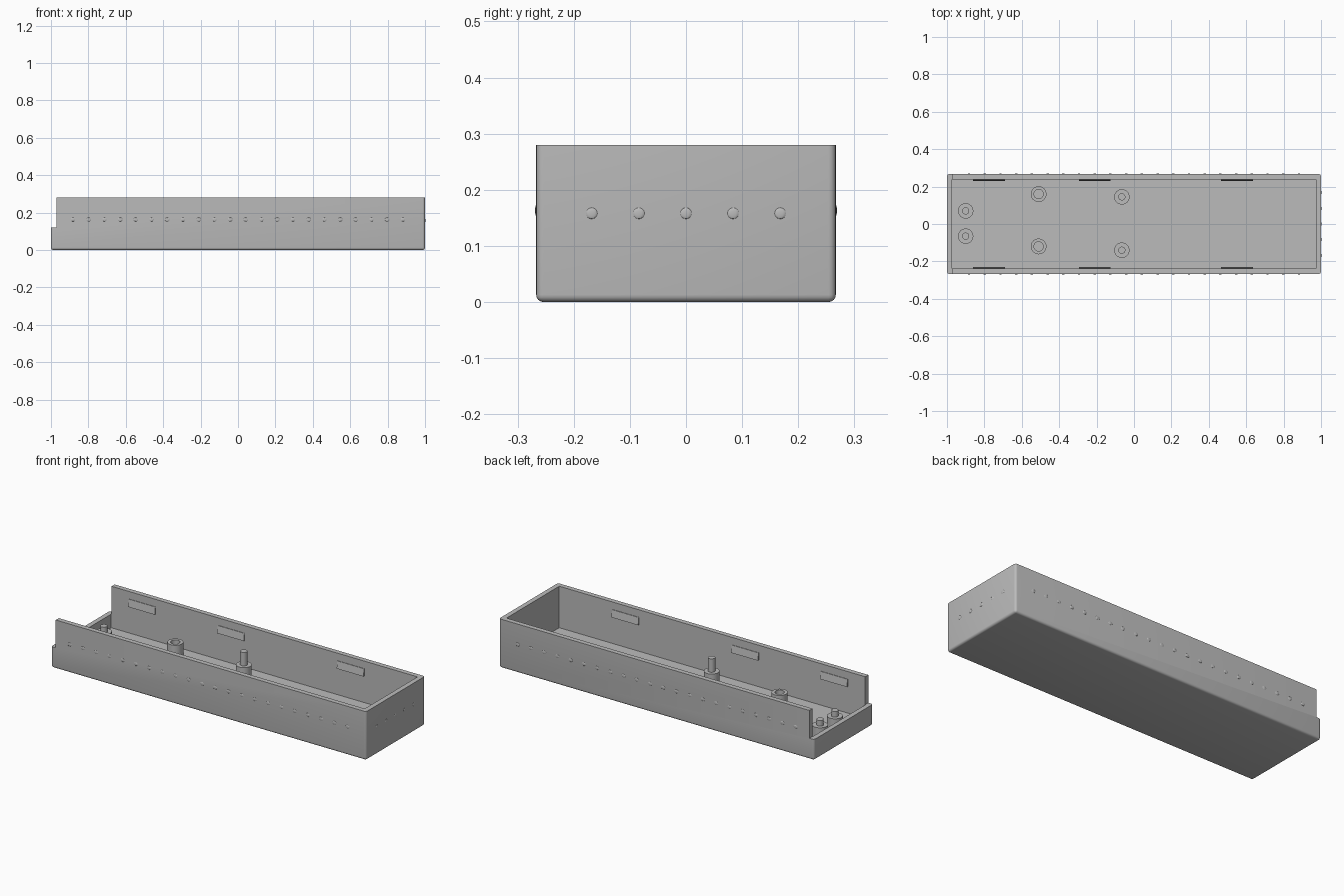
import bpy, bmesh, math
from mathutils import Matrix, Vector

cube = bpy.data.objects.get("Cube")
if cube:
    bpy.data.objects.remove(cube, do_unlink=True)

grey = bpy.data.materials.new("plain grey plastic")
grey.use_nodes = True
grey.diffuse_color = (0.5, 0.5, 0.5, 1)
grey.node_tree.nodes["Principled BSDF"].inputs["Base Color"].default_value = (0.5, 0.5, 0.5, 1)

HALF_X, HALF_Y, HEIGHT = 1.0, 0.267, 0.28
WALL, FLOOR, LOW_END = 0.028, 0.042, 0.12
IN_X, IN_Y = HALF_X - WALL, HALF_Y - WALL


def finish(bm, name, smooth=True):
    bmesh.ops.recalc_face_normals(bm, faces=bm.faces[:])
    mesh = bpy.data.meshes.new(name)
    bm.to_mesh(mesh)
    bm.free()
    mesh.materials.append(grey)
    obj = bpy.data.objects.new(name, mesh)
    bpy.context.collection.objects.link(obj)
    bpy.ops.object.select_all(action='DESELECT')
    obj.select_set(True)
    bpy.context.view_layer.objects.active = obj
    if smooth:
        bpy.ops.object.shade_smooth_by_angle(angle=math.radians(35))
    return obj


def box_mesh(low, high):
    low, high = Vector(low), Vector(high)
    bm = bmesh.new()
    bmesh.ops.create_cube(bm, size=1, matrix=Matrix.Translation((low + high) / 2)
                          @ Matrix.Diagonal((*(high - low), 1)))
    return bm


def lathe(name, profile, x, y, segments=32):
    bm = bmesh.new()
    verts = [bm.verts.new((r, 0, z)) for r, z in profile]
    edges = [bm.edges.new(pair) for pair in zip(verts, verts[1:])]
    bmesh.ops.spin(bm, geom=verts + edges, cent=(0, 0, 0), axis=(0, 0, 1),
                   angle=math.tau, steps=segments, use_duplicate=False)
    bmesh.ops.remove_doubles(bm, verts=bm.verts[:], dist=0.0001)
    bmesh.ops.translate(bm, verts=bm.verts[:], vec=(x, y, 0))
    return finish(bm, name)


# Tray: block with rounded corners and base, hollowed, one end cut low
bm = box_mesh((-HALF_X, -HALF_Y, 0), (HALF_X, HALF_Y, HEIGHT))
rounded = [e for e in bm.edges if min(v.co.z for v in e.verts) < 0.01]
bmesh.ops.bevel(bm, geom=rounded, offset=0.013, segments=4, profile=0.5, affect='EDGES')
tray = finish(bm, "tray", smooth=False)

cutters = [
    finish(box_mesh((-IN_X, -IN_Y, FLOOR), (IN_X, IN_Y, 0.5)), "cavity_cutter", False),
    finish(box_mesh((-1.2, -0.5, LOW_END), (-IN_X + 0.002, 0.5, 0.5)), "end_cutter", False),
]
bpy.context.view_layer.objects.active = tray
for cutter in cutters:
    cutter.hide_render = True
    cut = tray.modifiers.new("cut", 'BOOLEAN')
    cut.operation, cut.solver, cut.object = 'DIFFERENCE', 'EXACT', cutter
    bpy.ops.object.modifier_apply(modifier=cut.name)
    bpy.data.objects.remove(cutter, do_unlink=True)
bpy.ops.object.select_all(action='DESELECT')
tray.select_set(True)
bpy.ops.object.shade_smooth_by_angle(angle=math.radians(35))


# Standoffs on the floor: stepped pins and hollow sockets
def pin_profile(post_r, post_top, pin_r, pin_top):
    return [(0, 0.03), (post_r, 0.03), (post_r, post_top),
            (pin_r, post_top), (pin_r, pin_top), (0, pin_top)]


socket = [(0, 0.03), (0.042, 0.03), (0.042, 0.114), (0.025, 0.114), (0.025, 0.05), (0, 0.05)]
for side, y_end, y_mid, y_pin in (("left", 0.07, 0.16, 0.145), ("right", -0.065, -0.12, -0.14)):
    lathe(side + "_end_standoff", pin_profile(0.041, 0.105, 0.019, 0.137), -0.9, y_end)
    lathe(side + "_socket", socket, -0.51, y_mid)
    lathe(side + "_tall_standoff", pin_profile(0.041, 0.11, 0.019, 0.187), -0.065, y_pin)

# Snap ridges inside the long walls, sloped to face upward
for side in (-1, 1):
    for i, x in enumerate((-0.775, -0.21, 0.55)):
        bm = box_mesh((x - 0.085, IN_Y - 0.009, 0.195), (x + 0.085, IN_Y + 0.004, 0.237))
        for v in bm.verts:
            if v.co.z > 0.22 and v.co.y < IN_Y:
                v.co.y = IN_Y - 0.003
            v.co.y *= side
        finish(bm, f"snap_ridge_{'back' if side > 0 else 'front'}_{i + 1}", False)


# Rows of faint bumps on the outer walls
def bump_row(name, centres, scale):
    bm = bmesh.new()
    for c in centres:
        bmesh.ops.create_uvsphere(bm, u_segments=12, v_segments=8, radius=1,
                                  matrix=Matrix.Translation(c) @ Matrix.Diagonal((*scale, 1)))
    finish(bm, name)


PITCH = 0.084
for side, name in ((-1, "front_bumps"), (1, "back_bumps")):
    bump_row(name, [((i - 10.5) * PITCH, side * HALF_Y, 0.163) for i in range(22)],
             (0.012, 0.002, 0.01))
bump_row("end_bumps", [(HALF_X, (i - 2) * PITCH, 0.158) for i in range(5)], (0.002, 0.01, 0.01))
